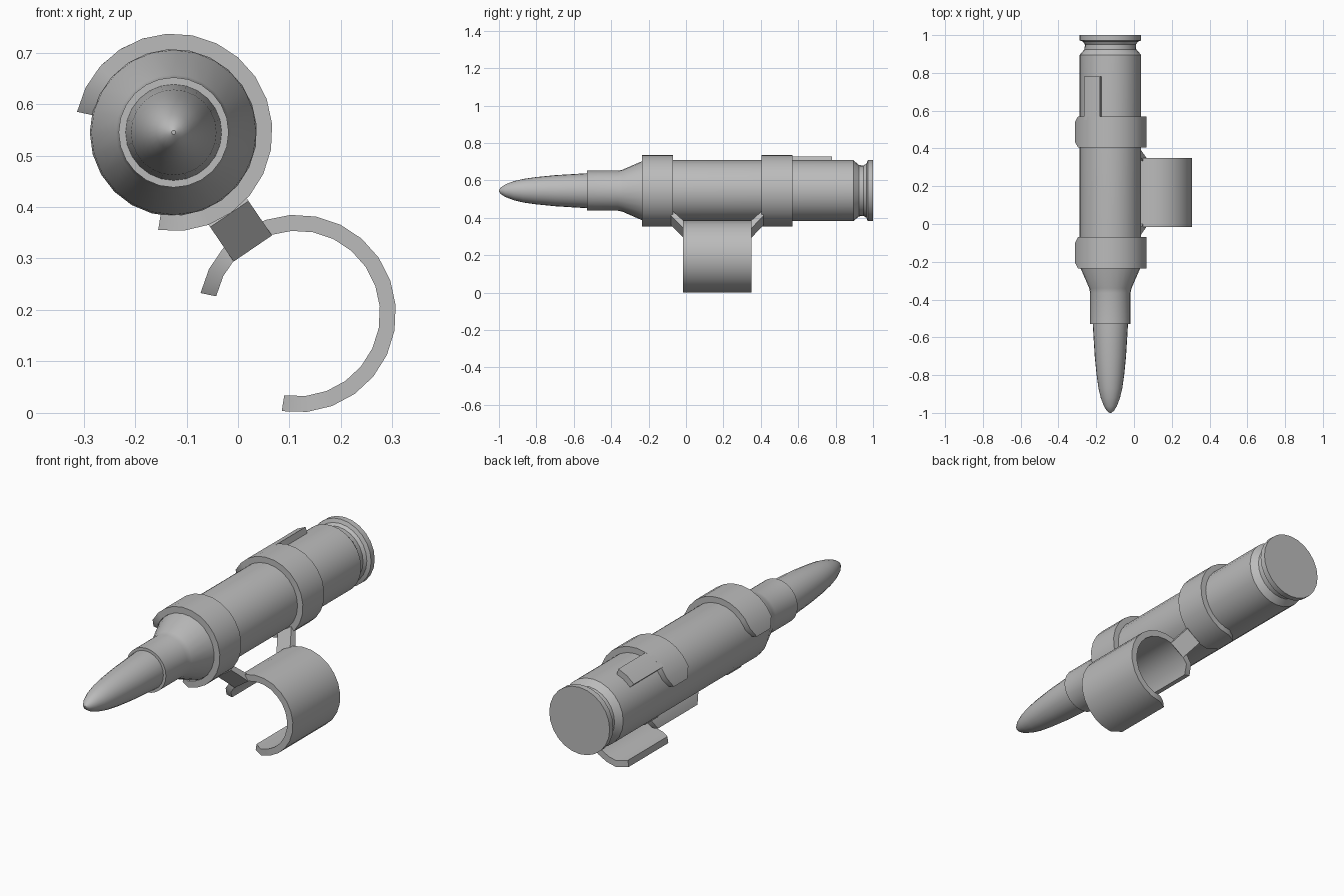
import bpy
import bmesh
from math import sin, cos, radians, pi
from mathutils import Vector

cube = bpy.data.objects.get("Cube")
if cube:
    bpy.data.objects.remove(cube, do_unlink=True)

# One grey metal for everything
metal = bpy.data.materials.new("grey_metal")
GREY = (0.5, 0.5, 0.5, 1)
metal.use_nodes = True
metal.diffuse_color = GREY
metal.node_tree.nodes["Principled BSDF"].inputs["Base Color"].default_value = GREY

SHELL = Vector((-0.125, 0, 0.545))   # axis of the cartridge
HOOK = Vector((0.115, 0, 0.193))     # axis of the lower clip
R_IN, R_OUT = 0.161, 0.192


def finish(name, bm, angle=35):
    bmesh.ops.recalc_face_normals(bm, faces=bm.faces)
    mesh = bpy.data.meshes.new(name)
    bm.to_mesh(mesh)
    bm.free()
    mesh.materials.append(metal)
    obj = bpy.data.objects.new(name, mesh)
    bpy.context.collection.objects.link(obj)
    bpy.ops.object.select_all(action='DESELECT')
    obj.select_set(True)
    bpy.context.view_layer.objects.active = obj
    bpy.ops.object.shade_smooth_by_angle(angle=radians(angle))
    return obj


def polar(center, r, angle, y):
    return center + Vector((r * cos(angle), y, r * sin(angle)))


def lathe(name, profile, sides=24):
    """Turn (y, radius) points around the cartridge axis."""
    bm = bmesh.new()
    rings = [[bm.verts.new(polar(SHELL, r, 2 * pi * i / sides, y))
              for i in range(sides)] for y, r in profile]
    for a, b in zip(rings, rings[1:]):
        for i in range(sides):
            j = (i + 1) % sides
            bm.faces.new((a[i], a[j], b[j], b[i]))
    bm.faces.new(rings[0])
    bm.faces.new(rings[-1])
    return finish(name, bm)


def curved_plate(name, center, start, end, y0, y1, steps, chamfer=0.0):
    """Bent sheet between two angles, with optional clipped end corners."""
    angles = [start + (end - start) * i / steps for i in range(steps + 1)]
    bm = bmesh.new()
    rings = []
    for i, a in enumerate(angles):
        cut = chamfer if i in (0, steps) else 0
        t = radians(a)
        rings.append([bm.verts.new(polar(center, r, t, y)) for r, y in (
            (R_IN, y0 + cut), (R_OUT, y0 + cut), (R_OUT, y1 - cut), (R_IN, y1 - cut))])
    for a, b in zip(rings, rings[1:]):
        for i in range(4):
            j = (i + 1) % 4
            bm.faces.new((a[i], a[j], b[j], b[i]))
    bm.faces.new(rings[0])
    bm.faces.new(rings[-1])
    return finish(name, bm)


# Cartridge: pointed bullet and necked case with a grooved rim
lathe("bullet", [(-1.0, 0.004), (-0.99, 0.018), (-0.965, 0.034), (-0.92, 0.051),
                 (-0.87, 0.063), (-0.8, 0.073), (-0.7, 0.083), (-0.52, 0.094),
                 (-0.45, 0.094)])
lathe("case", [(-0.53, 0.09), (-0.53, 0.107), (-0.365, 0.107), (-0.34, 0.112),
               (-0.23, 0.16), (-0.2, 0.163), (0.895, 0.163), (0.925, 0.137),
               (0.95, 0.135), (0.965, 0.145), (0.972, 0.163), (1.0, 0.163)])

# Clip bands around the case, and the hook below
curved_plate("front_band", SHELL, -99, 168, -0.235, -0.07, 18, 0.03)
curved_plate("rear_band", SHELL, -99, 168, 0.405, 0.57, 18, 0.03)
curved_plate("lower_clip", HOOK, -99, 168, -0.015, 0.35, 18, 0.03)
curved_plate("top_tab", SHELL, 107, 137, 0.55, 0.78, 2)

# Slanted struts from each band to the lower clip
out = (HOOK - SHELL).normalized()
side = Vector((-out.z, 0, out.x))
section = [(-0.08, 0.192), (-0.07, 0.163), (0.01, 0.25), (-0.015, 0.273)]
for name, flip in (("front_strut", False), ("rear_strut", True)):
    bm = bmesh.new()
    loops = []
    for w in (-0.045, 0.045):
        loops.append([bm.verts.new(SHELL + out * r + side * w
                                   + Vector((0, 0.335 - y if flip else y, 0)))
                      for y, r in section])
    for i in range(4):
        j = (i + 1) % 4
        bm.faces.new((loops[0][i], loops[0][j], loops[1][j], loops[1][i]))
    for loop in loops:
        bm.faces.new(loop)
    finish(name, bm, 20)
